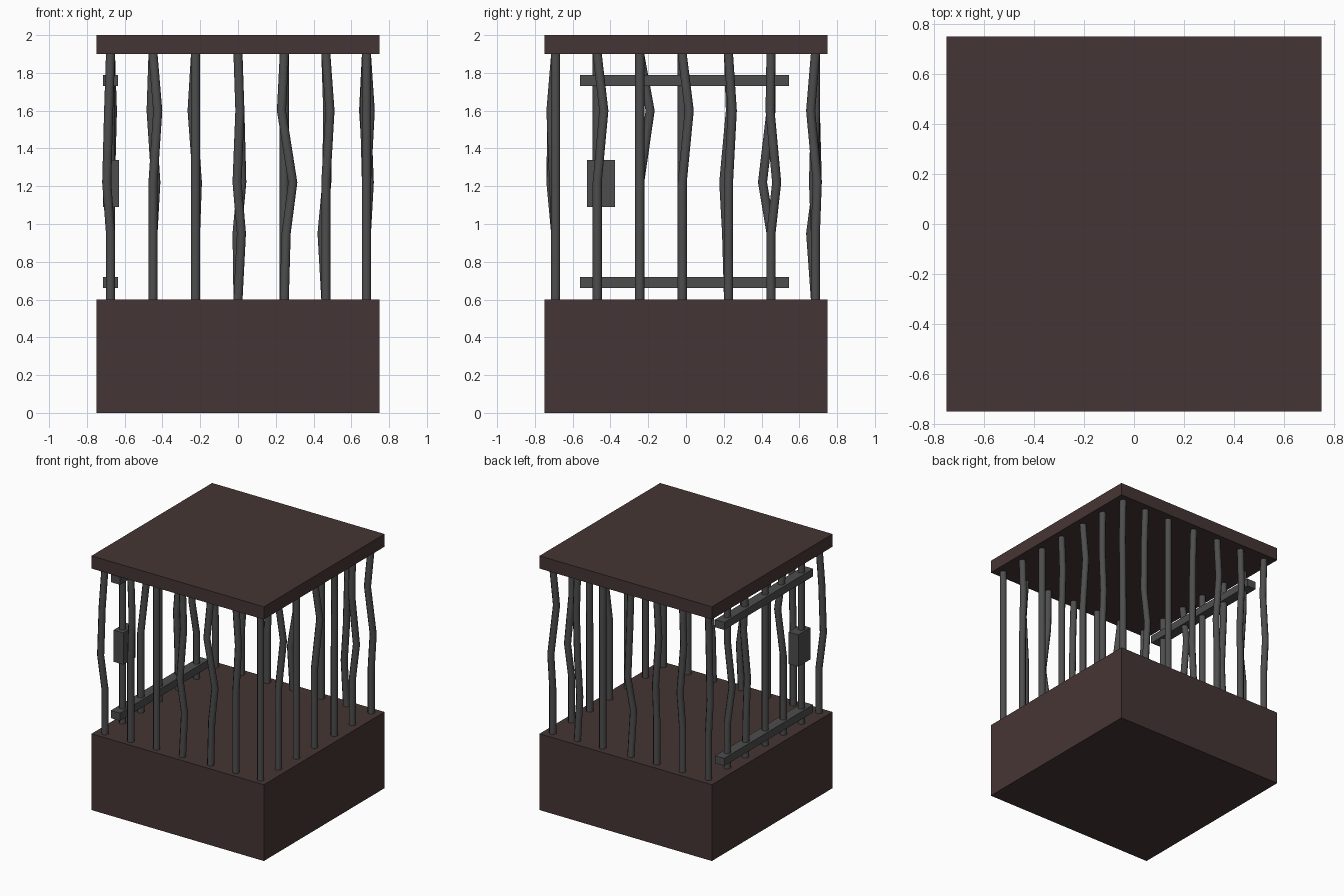
import bpy, bmesh, math

cube = bpy.data.objects.get("Cube")
if cube:
    bpy.data.objects.remove(cube)


def material(name, color):
    m = bpy.data.materials.new(name)
    m.use_nodes = True
    m.diffuse_color = (*color, 1)
    bsdf = next(n for n in m.node_tree.nodes if n.type == 'BSDF_PRINCIPLED')
    bsdf.inputs["Base Color"].default_value = (*color, 1)
    return m


wood = material("dark brown wood", (0.06, 0.036, 0.035))
iron = material("dark grey iron", (0.075, 0.075, 0.075))


def finish(name, bm, mat):
    bmesh.ops.recalc_face_normals(bm, faces=bm.faces)
    mesh = bpy.data.meshes.new(name)
    bm.to_mesh(mesh)
    bm.free()
    mesh.materials.append(mat)
    obj = bpy.data.objects.new(name, mesh)
    bpy.context.collection.objects.link(obj)
    return obj


def box(name, lo, hi, mat):
    bm = bmesh.new()
    bmesh.ops.create_cube(bm, size=1)
    for v in bm.verts:
        v.co = [(a + b) / 2 + c * (b - a) for a, b, c in zip(lo, hi, v.co)]
    return finish(name, bm, mat)


SIDES, RADIUS = 8, 0.026
LEVELS = (0.95, 1.22, 1.6)


def bar(name, x, y, bends):
    """Upright rod; bends gives the (dx, dy) sway at each inner level."""
    path = [(x, y, 0.6)]
    path += [(x + dx, y + dy, z) for z, (dx, dy) in zip(LEVELS, bends)]
    path.append((x, y, 1.9))
    bm = bmesh.new()
    rings = []
    for px, py, pz in path:
        angles = [2 * math.pi * (i + 0.5) / SIDES for i in range(SIDES)]
        rings.append([bm.verts.new((px + RADIUS * math.cos(a),
                                    py + RADIUS * math.sin(a), pz)) for a in angles])
    for low, high in zip(rings, rings[1:]):
        for i in range(SIDES):
            j = (i + 1) % SIDES
            bm.faces.new((low[i], low[j], high[j], high[i]))
    bm.faces.new(rings[0])
    bm.faces.new(rings[-1])
    obj = finish(name, bm, iron)
    bpy.ops.object.select_all(action='DESELECT')
    obj.select_set(True)
    bpy.context.view_layer.objects.active = obj
    bpy.ops.object.shade_smooth_by_angle(angle=math.radians(50))


# Solid base and roof
box("base", (-0.75, -0.75, 0), (0.75, 0.75, 0.6), wood)
box("roof", (-0.75, -0.75, 1.9), (0.75, 0.75, 2), wood)

# Bars: sway along each row, then sway across it, by position in the row
COLUMNS = (-0.675, -0.45, -0.225, 0, 0.245, 0.465, 0.68)
ROWS = (-0.69, -0.47, -0.245, -0.02, 0.225, 0.45, 0.685)
STRAIGHT = ((0, 0),) * 3
front = {0: ((0, 0), (-0.02, -0.025), (-0.01, -0.02)),
         1: ((0, 0), (0, 0), (0.025, -0.02)),
         3: ((0.018, 0), (-0.005, -0.025), (0.01, 0)),
         4: ((0.01, 0), (0.045, -0.01), (-0.015, -0.025)),
         5: ((0, 0), (0, 0), (0.022, 0))}
back = {0: ((0, 0), (-0.015, 0), (0, -0.01)),
        1: ((0, 0), (0.015, 0.01), (-0.01, 0)),
        2: ((0, 0), (0.01, 0), (-0.018, 0)),
        3: ((-0.005, -0.025), (0.02, 0.01), (0.01, 0)),
        5: ((-0.02, 0), (0.005, -0.01), (0.01, 0)),
        6: ((0, 0), (0.01, 0.01), (-0.015, -0.025))}
right = {2: ((0, 0), (0, 0), (0.01, 0.055)),
         4: ((0, -0.01), (0, -0.025), (0.01, 0.01)),
         5: ((0, 0), (-0.01, -0.045), (0, 0))}
left = {1: ((0, 0), (0, 0), (0.02, 0.035)),
        3: ((0, 0), (0, 0), (0.02, 0.037)),
        4: ((0, 0), (0, 0), (-0.01, 0.02)),
        5: ((0, 0), (0.015, 0.03), (0, -0.005))}
for i, x in enumerate(COLUMNS):
    bar(f"front_bar_{i}", x, ROWS[0], front.get(i, STRAIGHT))
    bar(f"back_bar_{i}", x, ROWS[-1], back.get(i, STRAIGHT))
for i, y in enumerate(ROWS[1:-1], 1):
    bar(f"right_bar_{i}", COLUMNS[0], y, right.get(i, STRAIGHT))
    bar(f"left_bar_{i}", COLUMNS[-1], y, left.get(i, STRAIGHT))

# Door on the right side: two cross rails and a lock box
for name, z in (("lower_door_rail", 0.66), ("upper_door_rail", 1.73)):
    box(name, (-0.715, -0.56, z), (-0.635, 0.545, z + 0.06), iron)
box("lock_box", (-0.715, -0.525, 1.09), (-0.63, -0.375, 1.34), iron)
